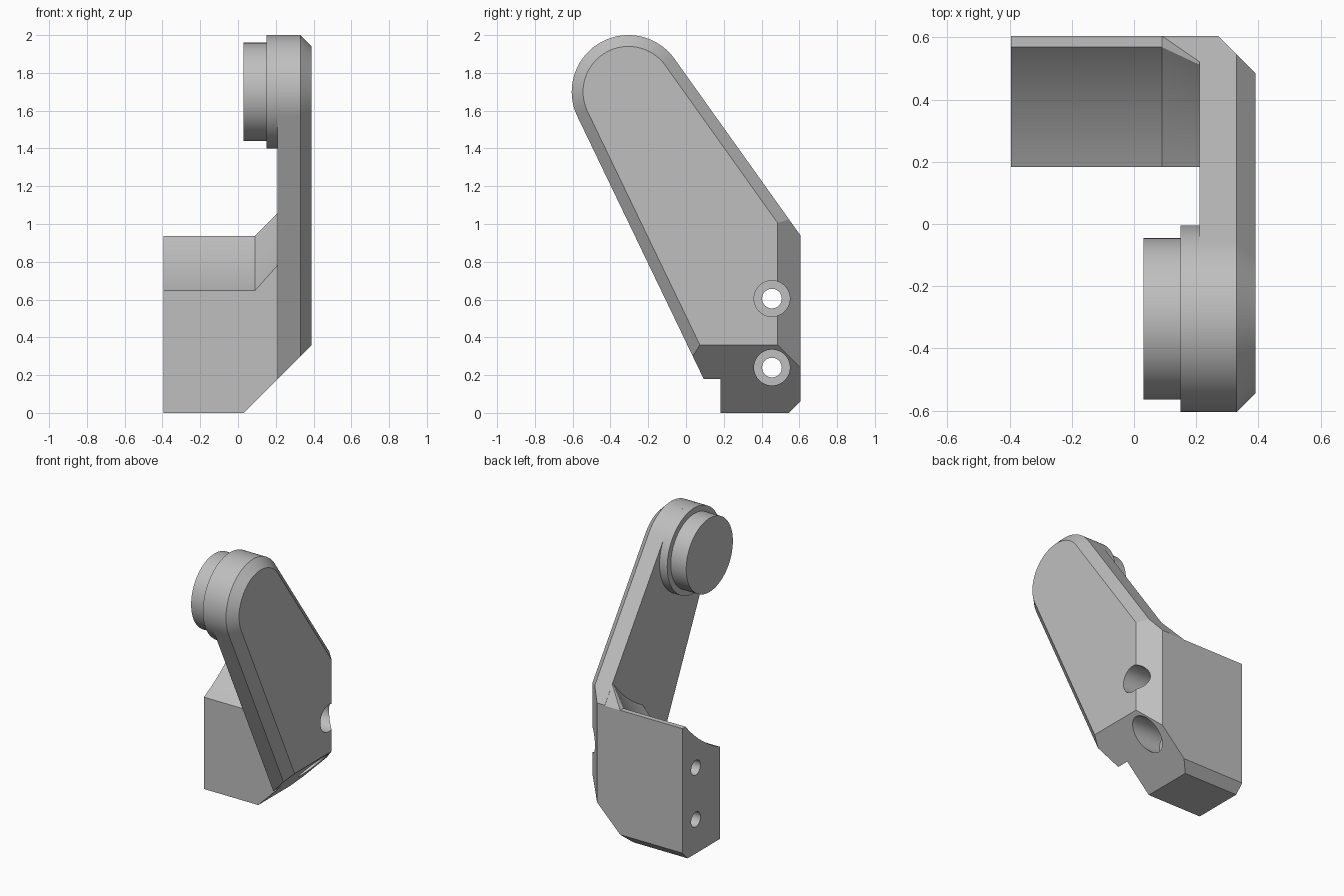
import bpy
import bmesh
from math import cos, sin, radians, atan2, hypot
from mathutils import Vector

if "Cube" in bpy.data.objects:
    bpy.data.objects.remove(bpy.data.objects["Cube"], do_unlink=True)

grey = bpy.data.materials.new("light grey")
grey.use_nodes = True
grey.diffuse_color = (0.52, 0.52, 0.52, 1)
grey.node_tree.nodes["Principled BSDF"].inputs["Base Color"].default_value = grey.diffuse_color

PIVOT_Y, PIVOT_Z = -0.305, 1.70     # centre of the round head
INNER, OUTER = 0.21, 0.39           # faces of the arm plate
BACK = 0.605


def arc(radius, start, end, steps, y=PIVOT_Y, z=PIVOT_Z):
    angles = [start + (end - start) * i / steps for i in range(steps + 1)]
    return [(y + radius * cos(a), z + radius * sin(a)) for a in angles]


def circle(radius, y=PIVOT_Y, z=PIVOT_Z, steps=96):
    return arc(radius, 0, radians(360), steps, y, z)[:-1]


def loft(name, sections, cuts=()):
    """Skin (x, profile) sections, then trim by (point, outward normal) planes."""
    bm = bmesh.new()
    loops = [[bm.verts.new((x, y, z)) for y, z in profile] for x, profile in sections]
    for a, b in zip(loops, loops[1:]):
        for i in range(len(a)):
            j = (i + 1) % len(a)
            bm.faces.new((a[i], a[j], b[j], b[i]))
    bm.faces.new(loops[0])
    bm.faces.new(loops[-1])
    bmesh.ops.remove_doubles(bm, verts=bm.verts[:], dist=0.0001)
    for point, normal in cuts:
        cut = bmesh.ops.bisect_plane(
            bm, geom=bm.verts[:] + bm.edges[:] + bm.faces[:],
            plane_co=Vector(point), plane_no=Vector(normal).normalized(), clear_outer=True)
        rim = [e for e in cut["geom_cut"] if isinstance(e, bmesh.types.BMEdge)]
        bmesh.ops.holes_fill(bm, edges=rim, sides=0)
    bmesh.ops.recalc_face_normals(bm, faces=bm.faces[:])
    mesh = bpy.data.meshes.new(name)
    bm.to_mesh(mesh)
    bm.free()
    mesh.materials.append(grey)
    obj = bpy.data.objects.new(name, mesh)
    bpy.context.collection.objects.link(obj)
    return obj


def arm_outline(radius):
    """Round head with two diverging straight sides running downwards."""
    back, front = radians(35.5), radians(205.7)
    head = arc(radius, back, front, 64)
    (by, bz), (fy, fz) = head[0], head[-1]
    reach = 2.8
    return ([(by + reach * sin(back), bz - reach * cos(back))] + head +
            [(fy - reach * sin(front), fz + reach * cos(front))])


bottom_slope = ((0.03, 0, 0), (1, 0, -1))

# Slanted arm plate with bevelled outer rim
arm = loft("arm",
           [(INNER, arm_outline(0.30)), (0.33, arm_outline(0.30)), (OUTER, arm_outline(0.24))],
           [((0, BACK, 0), (0, 1, 0)),
            ((0.27, BACK, 0), (1, 1, 0)),
            bottom_slope])


def block_profile(radius, top, ridge):
    """Block side with a hollow top concentric with the round head."""
    front = 0.183
    lip = PIVOT_Y + (radius ** 2 - (PIVOT_Z - top) ** 2) ** 0.5
    depth = PIVOT_Z - (radius ** 2 - (front - PIVOT_Y) ** 2) ** 0.5
    start = atan2(top - PIVOT_Z, lip - PIVOT_Y)
    end = atan2(depth - PIVOT_Z, front - PIVOT_Y)
    return [(front, 0), (0.545, 0), (BACK, 0.06), (BACK, 0.937), (ridge, top)] + \
        arc(radius, start, end, 32)


# Mounting block, flared up to meet the arm
block = loft("mounting_block",
             [(-0.395, block_profile(1.16, 0.937, BACK)),
              (0.09, block_profile(1.16, 0.937, BACK)),
              (INNER, block_profile(1.04, 1.057, 0.522))],
             [bottom_slope])

# Round head boss and smaller end disc
boss = loft("head_boss", [(0.15, circle(0.30)), (INNER, circle(0.30))])
disc = loft("end_disc", [(0.03, circle(0.26)), (0.15, circle(0.26))])

# Two counterbored screw holes through arm and block
for height in (0.605, 0.24):
    bore, recess = circle(0.052, 0.455, height, 48), circle(0.095, 0.455, height, 48)
    drill = loft("drill", [(-1, bore), (0.09, bore), (0.09, recess), (1, recess)])
    drill.hide_render = True
    for part in (arm, block):
        mod = part.modifiers.new("screw_hole", "BOOLEAN")
        mod.operation = "DIFFERENCE"
        mod.solver = "EXACT"
        mod.object = drill
        bpy.context.view_layer.objects.active = part
        bpy.ops.object.modifier_apply(modifier=mod.name)
    bpy.data.objects.remove(drill, do_unlink=True)

# Smooth the round surfaces, keep the edges crisp
bpy.ops.object.select_all(action="DESELECT")
for part in (arm, block, boss, disc):
    part.select_set(True)
bpy.context.view_layer.objects.active = arm
bpy.ops.object.shade_smooth_by_angle(angle=radians(20))
